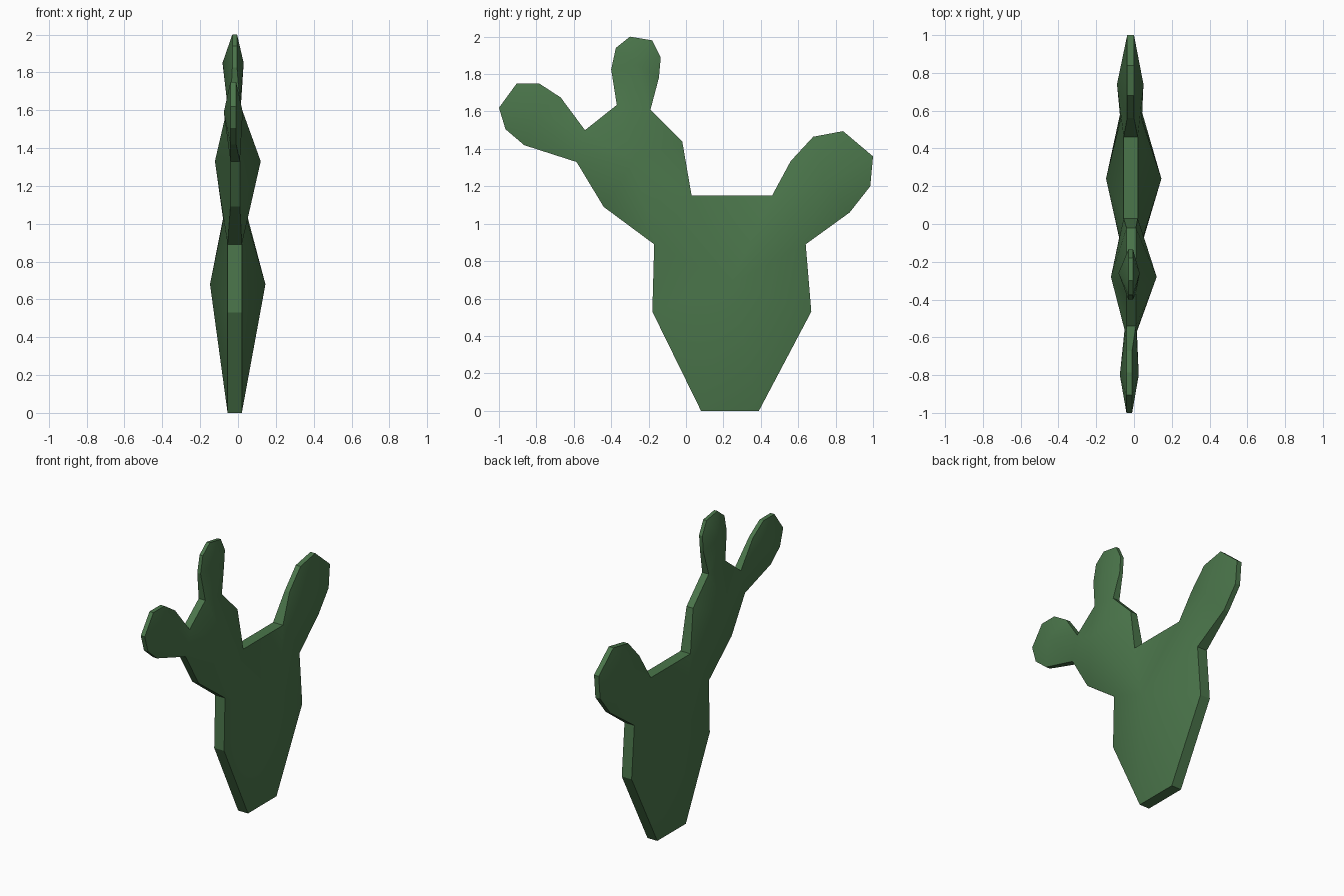
import bpy, bmesh

if "Cube" in bpy.data.objects:
    bpy.data.objects.remove(bpy.data.objects["Cube"])

bm = bmesh.new()
cache = {}        # (y, z) -> (back vertex, front vertex)
edge_pads = {}    # outline edge -> how many pads use it


def point(p, rim):
    """Vertex pair on an outline; neck midpoints carry their own thickness."""
    key = p[:2]
    if key not in cache:
        xb, xf = p[2:] if len(p) == 4 else rim
        cache[key] = (bm.verts.new((xb, *key)), bm.verts.new((xf, *key)))
    return cache[key]


def pad(outline, centre, rim, bulge):
    """Cactus pad: a low cone on both sides of a polygon outline."""
    pairs = [point(p, rim) for p in outline]
    for side in (0, 1):
        apex = bm.verts.new((bulge[side], *centre))
        for i, a in enumerate(pairs):
            b = pairs[(i + 1) % len(pairs)]
            bm.faces.new((apex, a[side], b[side])).smooth = True
    for i, p in enumerate(outline):
        e = frozenset((p[:2], outline[(i + 1) % len(outline)][:2]))
        edge_pads[e] = edge_pads.get(e, 0) + 1


# Necks where pads join
neck_left = [(0.03, 1.15), (-0.07, 1.02, -0.078, 0.048), (-0.17, 0.89)]
neck_right = [(0.64, 0.89), (0.55, 1.02, -0.072, 0.042), (0.46, 1.15)]
neck_top = [(-0.19, 1.61), (-0.28, 1.62, -0.055, 0.015), (-0.37, 1.635)]
neck_tip = [(-0.54, 1.50), (-0.56, 1.415, -0.05, 0.015), (-0.585, 1.33)]

# Main pad
pad([(0.08, 0), (0.39, 0), (0.67, 0.53)] + neck_right + neck_left
    + [(-0.18, 0.53)], (0.24, 0.68), (-0.055, 0.02), (-0.148, 0.145))
# Left arm
pad(neck_left + [(-0.44, 1.09)] + neck_tip[::-1] + neck_top[::-1]
    + [(-0.02, 1.44)], (-0.28, 1.33), (-0.04, 0.01), (-0.122, 0.12))
# Right arm
pad(neck_right + [(0.56, 1.335), (0.68, 1.465), (0.84, 1.495), (1, 1.36),
    (0.985, 1.20), (0.875, 1.06)], (0.74, 1.22), (-0.036, 0.0), (-0.09, 0.05))
# Upper small pad
pad(neck_top + [(-0.40, 1.825), (-0.375, 1.94), (-0.30, 2.0), (-0.18, 1.98),
    (-0.135, 1.89), (-0.145, 1.78)], (-0.26, 1.85), (-0.03, -0.005), (-0.082, 0.03))
# Outer small pad
pad(neck_tip + [(-0.865, 1.42), (-0.965, 1.505), (-1, 1.62), (-0.905, 1.75),
    (-0.785, 1.75), (-0.67, 1.675)], (-0.80, 1.59), (-0.04, -0.01), (-0.075, 0.025))

# Flat rim around the whole silhouette, sharp against the pads
for e, count in edge_pads.items():
    if count == 1:
        a, b = (cache[k] for k in e)
        rim_face = bm.faces.new((a[0], a[1], b[1], b[0]))
        for edge in rim_face.edges:
            edge.smooth = False
bmesh.ops.recalc_face_normals(bm, faces=bm.faces)

mesh = bpy.data.meshes.new("cactus_pads")
bm.to_mesh(mesh)
bm.free()
mat = bpy.data.materials.new("cactus_green")
mat.diffuse_color = (0.07, 0.18, 0.07, 1)
mat.use_nodes = True
mat.node_tree.nodes["Principled BSDF"].inputs["Base Color"].default_value = mat.diffuse_color
mesh.materials.append(mat)
bpy.context.collection.objects.link(bpy.data.objects.new("cactus_pads", mesh))
